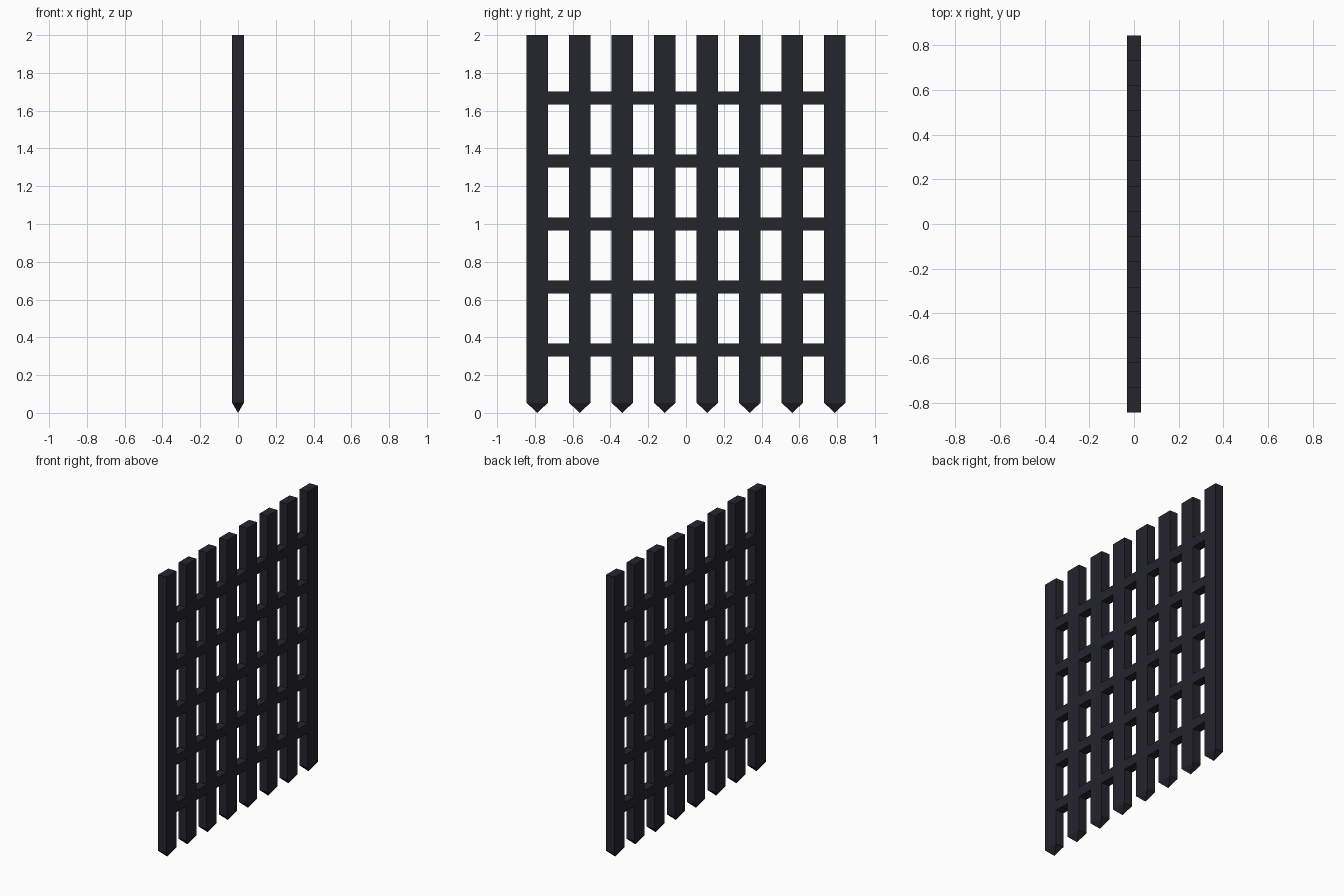
import bpy, bmesh
from mathutils import Matrix, Vector

if "Cube" in bpy.data.objects:
    bpy.data.objects.remove(bpy.data.objects["Cube"])

COUNT, PITCH = 8, 0.225          # vertical bars
BAR_W, DEPTH = 0.112, 0.0625     # bar width (y) and shared depth (x)
TIP_Z, TOP_Z = 0.053, 2.0
RAIL_H = 0.068

iron = bpy.data.materials.new("dark_iron")
iron.diffuse_color = (0.018, 0.018, 0.027, 1)
iron.use_nodes = True
iron.node_tree.nodes["Principled BSDF"].inputs["Base Color"].default_value = iron.diffuse_color


def add_box(bm, size, centre):
    mat = Matrix.Translation(centre) @ Matrix.Diagonal((*size, 1))
    return bmesh.ops.create_cube(bm, size=1, matrix=mat)["verts"]


def finish(bm, name):
    bmesh.ops.recalc_face_normals(bm, faces=bm.faces[:])
    mesh = bpy.data.meshes.new(name)
    bm.to_mesh(mesh)
    bm.free()
    mesh.materials.append(iron)
    bpy.context.collection.objects.link(bpy.data.objects.new(name, mesh))


bar_y = [(i - (COUNT - 1) / 2) * PITCH for i in range(COUNT)]

# Upright bars, each with a pyramid spike poked out of its bottom face
for i, y in enumerate(bar_y):
    bm = bmesh.new()
    add_box(bm, (DEPTH, BAR_W, TOP_Z - TIP_Z), (0, y, (TOP_Z + TIP_Z) / 2))
    bottom = min(bm.faces, key=lambda f: f.calc_center_median().z)
    tip = bmesh.ops.poke(bm, faces=[bottom])["verts"][0]
    tip.co = Vector((0, y, 0))
    finish(bm, f"upright_bar_{i + 1}")

# Cross rails, flush with the bars and filling the gaps between them
for k in range(1, 6):
    bm = bmesh.new()
    for a, b in zip(bar_y, bar_y[1:]):
        add_box(bm, (DEPTH, PITCH - BAR_W, RAIL_H), (0, (a + b) / 2, k / 3))
    finish(bm, f"cross_rail_{k}")
